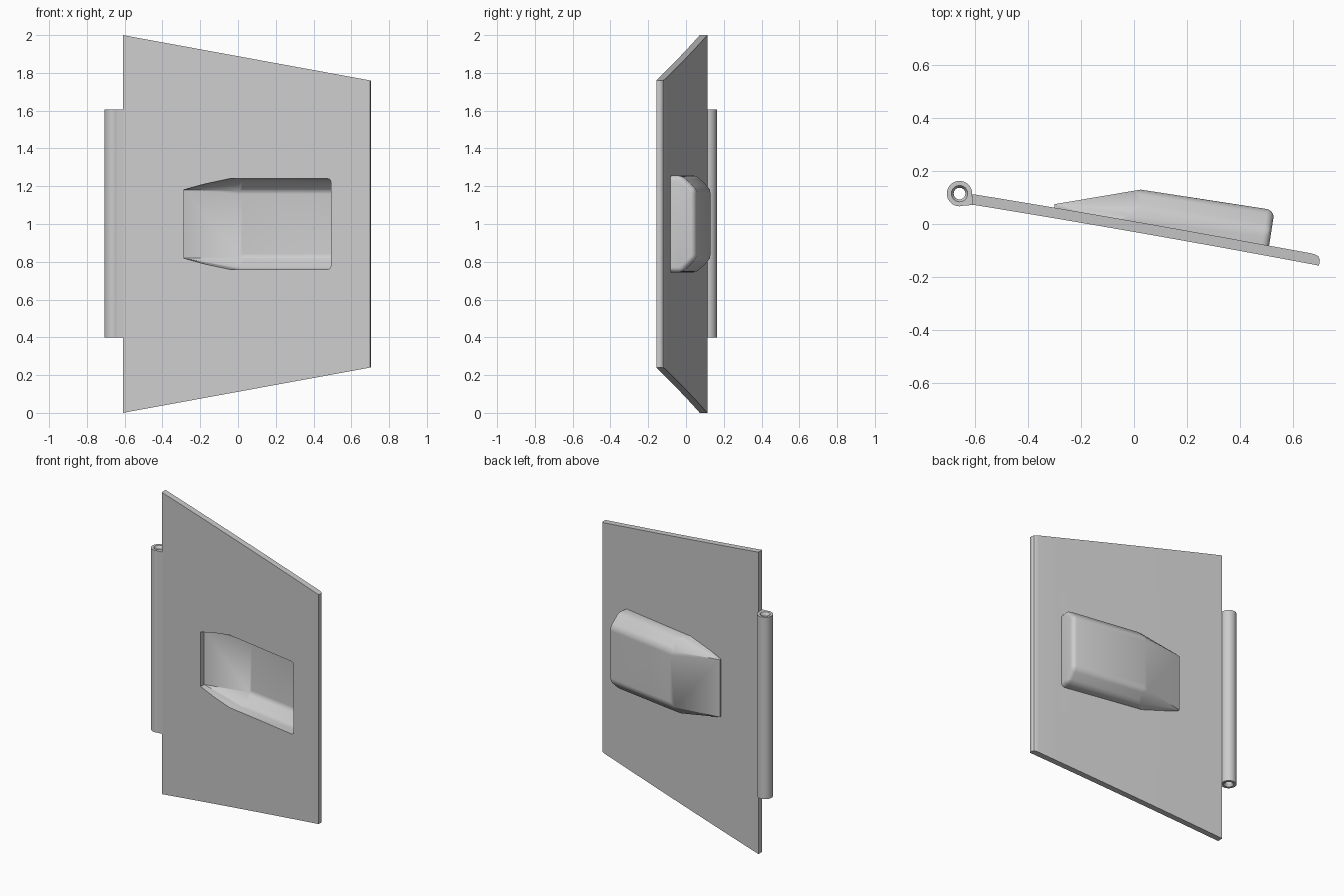
import bpy, bmesh, math
from mathutils import Vector

cube = bpy.data.objects.get("Cube")
if cube:
    bpy.data.objects.remove(cube, do_unlink=True)

GREY = 0.6
mat = bpy.data.materials.new("plain grey")
mat.use_nodes = True
mat.diffuse_color = (GREY, GREY, GREY, 1)
mat.node_tree.nodes["Principled BSDF"].inputs["Base Color"].default_value = (GREY, GREY, GREY, 1)


def add(name, bm):
    bmesh.ops.recalc_face_normals(bm, faces=bm.faces)
    mesh = bpy.data.meshes.new(name)
    bm.to_mesh(mesh)
    bm.free()
    mesh.materials.append(mat)
    ob = bpy.data.objects.new(name, mesh)
    bpy.context.collection.objects.link(ob)
    return ob


def prism(name, profile, low, high):
    """Extrude an xy outline between two heights given as functions of x."""
    bm = bmesh.new()
    a = [bm.verts.new((x, y, low(x))) for x, y in profile]
    b = [bm.verts.new((x, y, high(x))) for x, y in profile]
    bm.faces.new(a)
    bm.faces.new(b)
    for i in range(len(a)):
        j = (i + 1) % len(a)
        bm.faces.new((a[i], a[j], b[j], b[i]))
    return add(name, bm)


def front_y(x):
    """Gently bowed front surface of the panel."""
    return -0.03 - 0.175 * x - 0.01 * x * x


def pocket(name, floor, end, half, tip_half, sink, radius):
    """Convex chamfered pocket: floor points, end wall foot, half heights."""
    tip, ridge, far = floor
    flat = tip_half - 0.007
    pts = [(*tip, tip_half), (*ridge, flat), (far[0], far[1], flat)]
    # shoulders where the sloped sides meet the straight rim
    pts += [(ridge[0], ridge[1] - 0.075, half), (far[0] - 0.012, far[1] - 0.075, half)]
    # rim sunk into the panel
    for x, h in ((tip[0], tip_half), (-0.075, half), (end, half)):
        pts.append((x, front_y(x) + sink, h))
    bm = bmesh.new()
    for x, y, h in pts:
        for s in (-1, 1):
            bm.verts.new((x, y, 1 + s * h))
    res = bmesh.ops.convex_hull(bm, input=bm.verts)
    loose = [v for v in bm.verts if not v.link_faces]
    bmesh.ops.delete(bm, geom=loose, context='VERTS')
    bmesh.ops.dissolve_limit(bm, angle_limit=math.radians(3), verts=bm.verts, edges=bm.edges)

    def rim(v):
        return v.co.y < front_y(v.co.x) + sink + 0.005

    # round the far end and the long floor edges
    edges = [e for e in bm.edges
             if max(v.co.x for v in e.verts) > end - 0.03
             and not all(rim(v) for v in e.verts)
             and e.calc_face_angle(0) > 0.4]
    bmesh.ops.bevel(bm, geom=edges, offset=radius, segments=6, profile=0.5,
                    affect='EDGES', clamp_overlap=True)
    return add(name, bm)


def boolean(ob, other, operation):
    mod = ob.modifiers.new(operation.lower(), 'BOOLEAN')
    mod.operation, mod.object, mod.solver = operation, other, 'EXACT'
    bpy.context.view_layer.objects.active = ob
    bpy.ops.object.modifier_apply(modifier=mod.name)
    bpy.data.objects.remove(other, do_unlink=True)


# Tapered, slightly bowed door panel with a rounded free edge
xs = [-0.61 + 1.31 * i / 8 for i in range(9)]
front = [(x, front_y(x)) for x in xs]
back = [(x, front_y(x) + 0.04) for x in reversed(xs[:-1])]
edge = [(0.703, -0.135), (0.697, -0.122), (0.685, -0.115), (0.67, -0.111)]
panel = prism("door_panel", front + edge + back,
              lambda x: 0.24 * (x + 0.61) / 1.31,
              lambda x: 2 - 0.24 * (x + 0.61) / 1.31)

# Hollow recess bulging out of the back
shell = pocket("recess_shell", [(-0.3, 0.075), (0.025, 0.13), (0.532, 0.052)],
               0.508, 0.257, 0.19, 0.02, 0.028)
hollow = pocket("recess_hollow", [(-0.287, 0.056), (0.022, 0.111), (0.508, 0.036)],
                0.488, 0.24, 0.181, -0.03, 0.016)
boolean(panel, shell, 'UNION')
boolean(panel, hollow, 'DIFFERENCE')

# Hinge barrel: hollow tube with countersunk ends
bm = bmesh.new()
centre = Vector((-0.66, 0.115))
section = [(0.048, 0.4), (0.048, 1.605), (0.031, 1.605), (0.022, 1.59), (0.022, 0.415), (0.031, 0.4)]
rings = []
for i in range(32):
    a = math.tau * i / 32
    rings.append([bm.verts.new((centre.x + r * math.cos(a), centre.y + r * math.sin(a), z))
                  for r, z in section])
for i, ring in enumerate(rings):
    nxt = rings[(i + 1) % len(rings)]
    for j in range(len(section)):
        k = (j + 1) % len(section)
        bm.faces.new((ring[j], ring[k], nxt[k], nxt[j]))
barrel = add("hinge_barrel", bm)

# Short leaf joining the barrel to the panel
leaf = prism("hinge_leaf", [(-0.668, 0.0685), (-0.605, 0.072), (-0.605, 0.105), (-0.62, 0.104), (-0.645, 0.083)],
             lambda x: 0.4, lambda x: 1.605)

# Smooth rounded surfaces, keep creases sharp
for ob in (panel, barrel, leaf):
    bpy.ops.object.select_all(action='DESELECT')
    ob.select_set(True)
    bpy.context.view_layer.objects.active = ob
    bpy.ops.object.shade_smooth_by_angle(angle=math.radians(18))
